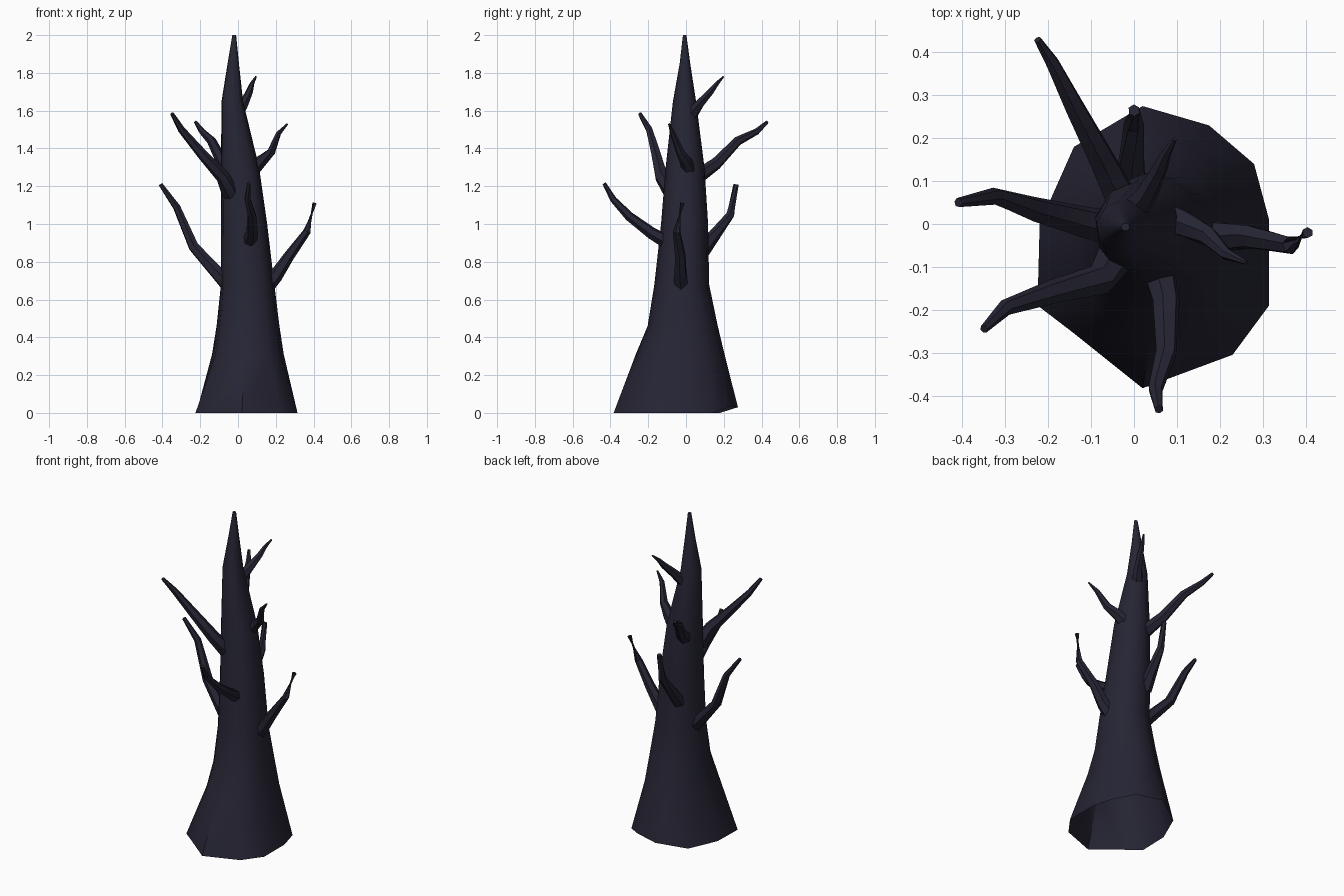
import bpy, bmesh, math
from mathutils import Vector

bark = bpy.data.materials.new("dark bark")
bark.diffuse_color = (0.019, 0.018, 0.034, 1)


def loft(name, rings, cap_start, cap_end, angle):
    """Skin a list of equal-sized point rings into one object."""
    bm = bmesh.new()
    vs = [[bm.verts.new(p) for p in ring] for ring in rings]
    n = len(vs[0])
    for a, b in zip(vs, vs[1:]):
        for i in range(n):
            j = (i + 1) % n
            bm.faces.new((a[i], a[j], b[j], b[i]))
    if cap_start:
        bm.faces.new(vs[0][::-1])
    if cap_end:
        bm.faces.new(vs[-1])
    me = bpy.data.meshes.new(name)
    bm.to_mesh(me)
    bm.free()
    ob = bpy.data.objects.new(name, me)
    bpy.context.collection.objects.link(ob)
    me.materials.append(bark)
    bpy.ops.object.select_all(action='DESELECT')
    ob.select_set(True)
    bpy.context.view_layer.objects.active = ob
    bpy.ops.object.shade_smooth_by_angle(angle=math.radians(angle))
    return ob


# Trunk: uneven flared foot, then ovals (z, x min, x max, y min, y max)
foot = [(0.315, 0.01), (0.28, 0.14), (0.175, 0.23), (0.02, 0.275),
        (-0.14, 0.18), (-0.22, 0.0), (-0.225, -0.19), (-0.14, -0.255),
        (0.02, -0.383), (0.23, -0.305), (0.315, -0.19)]
levels = [(0.31, -0.137, 0.243, -0.262, 0.2), (0.46, -0.113, 0.22, -0.2, 0.165),
          (0.68, -0.09, 0.193, -0.165, 0.12), (1.0, -0.09, 0.155, -0.13, 0.115),
          (1.3, -0.09, 0.112, -0.106, 0.096), (1.65, -0.087, 0.027, -0.068, 0.052),
          (1.85, -0.055, 0.005, -0.033, 0.022), (2.0, -0.03, -0.01, -0.016, 0.002)]
centre = Vector((0.045, -0.05))
angles = [math.atan2(y - centre.y, x - centre.x) for x, y in foot]
rings = [[(x, y, 0.03 if y > 0.2 else 0) for x, y in foot]]
for z, x0, x1, y0, y1 in levels:
    rings.append([((x0 + x1) / 2 + (x1 - x0) / 2 * 1.02 * math.cos(a),
                   (y0 + y1) / 2 + (y1 - y0) / 2 * 1.02 * math.sin(a), z) for a in angles])
loft("trunk", rings, False, True, 45)


# Branches: bent tapering limbs rooted inside the trunk
def branch(name, pts, r0, r1, sides=6):
    pts = [Vector(p) for p in pts]
    rings = []
    for k, p in enumerate(pts):
        d = (pts[min(k + 1, len(pts) - 1)] - pts[max(k - 1, 0)]).normalized()
        u = d.cross(Vector((0.3, 0.2, 1))).normalized()
        v = d.cross(u)
        r = r0 + (r1 - r0) * k / (len(pts) - 1)
        rings.append([p + r * (math.cos(t) * u + math.sin(t) * v)
                      for t in (math.tau * i / sides for i in range(sides))])
    ob = loft(name, rings, True, True, 35)
    bm = bmesh.new()
    bm.from_mesh(ob.data)
    bmesh.ops.recalc_face_normals(bm, faces=bm.faces)
    bm.to_mesh(ob.data)
    bm.free()


branch("right_low_branch", [(0.14, -0.02, 0.66), (0.2, -0.03, 0.725), (0.27, -0.03, 0.83),
                            (0.365, -0.05, 0.96), (0.405, -0.02, 1.11)], 0.045, 0.013)
branch("left_low_branch", [(-0.04, -0.01, 0.67), (-0.1, 0.0, 0.73), (-0.235, 0.035, 0.88),
                           (-0.325, 0.065, 1.09), (-0.41, 0.05, 1.21)], 0.048, 0.011)
branch("left_high_branch", [(-0.04, -0.07, 1.16), (-0.08, -0.13, 1.25), (-0.19, -0.158, 1.37),
                            (-0.3, -0.195, 1.5), (-0.35, -0.245, 1.585)], 0.046, 0.01)
branch("front_branch", [(0.055, -0.09, 0.9), (0.075, -0.18, 0.95), (0.075, -0.3, 1.04),
                        (0.05, -0.385, 1.13), (0.058, -0.433, 1.215)], 0.04, 0.01)
branch("back_high_branch", [(-0.03, 0.06, 1.25), (-0.08, 0.16, 1.32), (-0.14, 0.275, 1.44),
                            (-0.19, 0.375, 1.49), (-0.225, 0.43, 1.54)], 0.04, 0.009)
branch("back_low_branch", [(-0.01, 0.08, 0.85), (-0.005, 0.15, 0.94), (0.0, 0.235, 1.05),
                           (0.0, 0.265, 1.21)], 0.042, 0.014)
branch("right_high_branch", [(0.06, 0.02, 1.27), (0.12, 0.0, 1.33), (0.175, -0.03, 1.38),
                             (0.215, -0.07, 1.48), (0.262, -0.09, 1.53)], 0.042, 0.005)
branch("top_branch", [(0.0, 0.03, 1.58), (0.03, 0.07, 1.635), (0.06, 0.13, 1.7),
                      (0.075, 0.165, 1.745), (0.095, 0.198, 1.78)], 0.033, 0.005)
